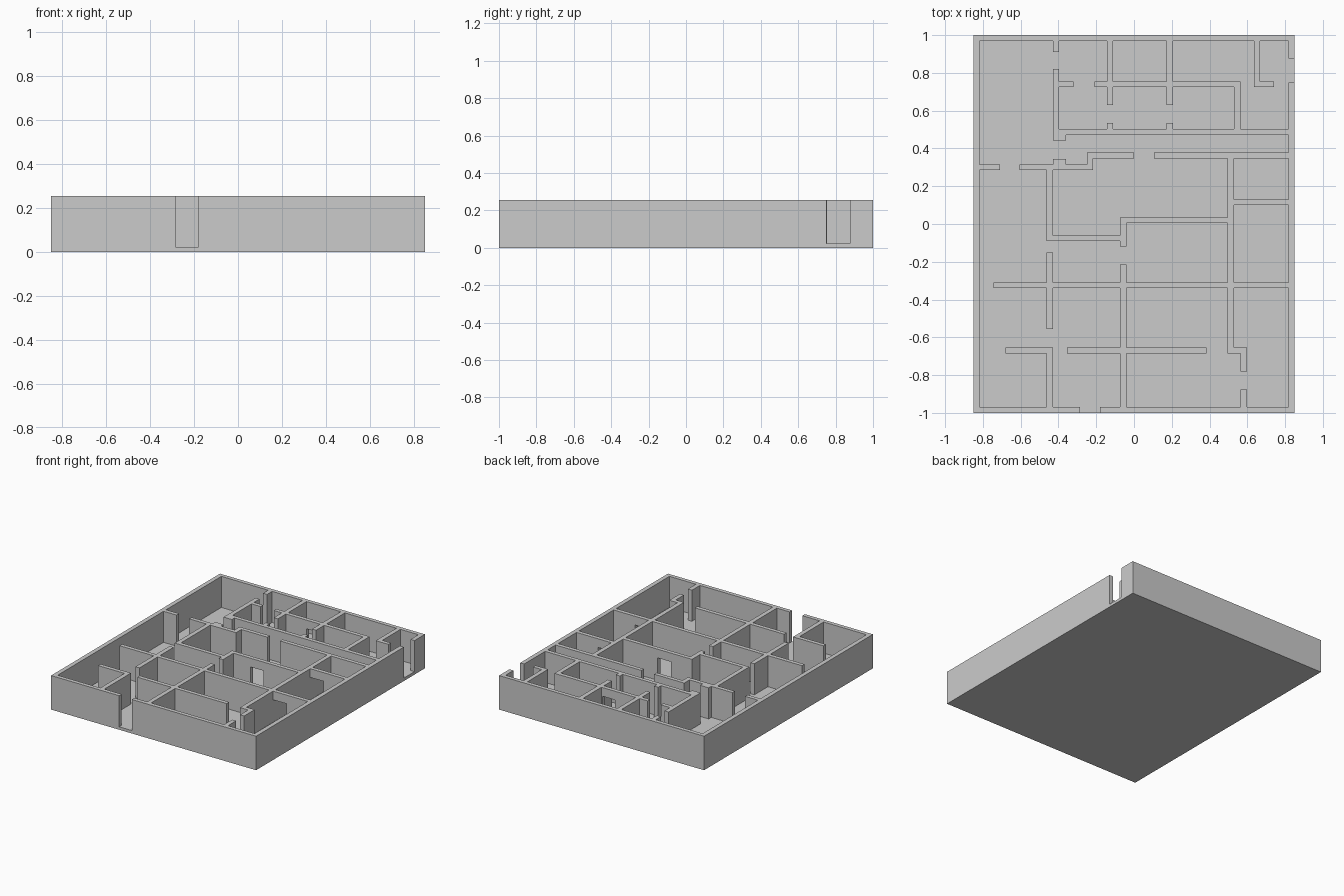
import bpy, bmesh

if "Cube" in bpy.data.objects:
    bpy.data.objects.remove(bpy.data.objects["Cube"])

FLOOR, LINTEL, TOP = 0.022, 0.19, 0.255
TH, TV = 0.015, 0.0165          # half thickness of walls along x / along y

# walls running along x: (y centre, x start, x end)
ALONG_X = [
    (0.985, -0.85, 0.85), (-0.985, -0.85, -0.285), (-0.985, -0.18, 0.85),
    (0.74, -0.43, -0.32), (0.74, -0.21, 0.563), (0.74, 0.635, 0.74),
    (0.487, -0.43, 0.85), (0.457, -0.43, -0.36),
    (0.363, -0.25, 0.0), (0.363, 0.105, 0.85), (0.33, -0.43, -0.36),
    (0.3, -0.85, -0.71), (0.3, -0.605, -0.216),
    (0.115, 0.496, 0.85), (0.02, -0.074, 0.529), (-0.075, -0.462, -0.041),
    (-0.325, -0.745, 0.85),
    (-0.67, -0.68, -0.429), (-0.67, -0.355, 0.385), (-0.67, 0.496, 0.597),
]
# walls running along y: (x centre, y start, y end)
ALONG_Y = [
    (-0.8335, -1, 1), (0.8335, -1, 0.75), (0.8335, 0.877, 1),
    (-0.4125, 0.91, 1), (-0.4125, 0.442, 0.82),
    (-0.127, 0.63, 1), (-0.127, 0.487, 0.535),
    (0.19, 0.63, 1), (0.19, 0.487, 0.535),
    (0.5465, 0.487, 0.755), (0.6515, 0.725, 1),
    (-0.2325, 0.285, 0.378),
    (-0.4455, -0.09, 0.3), (-0.4455, -0.555, -0.15), (-0.4455, -1, -0.655),
    (-0.0575, -0.12, 0.035), (-0.0575, -1, -0.215),
    (0.5125, -0.685, 0.378), (0.5805, -0.78, -0.655), (0.5805, -1, -0.875),
]
# doorways with a lintel, cut through walls running along x
DOORS = [(0.02, 0.1, 0.21), (0.115, 0.529, 0.64), (-0.325, 0.529, 0.64), (0.74, 0.06, 0.165)]


def rect_x(y, a, b):
    return tuple(round(v, 3) for v in (a, b, y - TH, y + TH))


def rect_y(x, a, b):
    return tuple(round(v, 3) for v in (x - TV, x + TV, a, b))


walls = [rect_x(*w) for w in ALONG_X] + [rect_y(*w) for w in ALONG_Y]
doors = [rect_x(*d) for d in DOORS]


def inside(rects, x, y):
    return any(a < x < b and c < y < d for a, b, c, d in rects)


def finish(name, bm):
    mesh = bpy.data.meshes.new(name)
    bm.to_mesh(mesh)
    bm.free()
    obj = bpy.data.objects.new(name, mesh)
    bpy.context.collection.objects.link(obj)
    return obj


# floor slab
bm = bmesh.new()
bmesh.ops.create_cube(bm, size=1)
for v in bm.verts:
    v.co = (v.co.x * 1.7, v.co.y * 2, (v.co.z + 0.5) * FLOOR)
finish("floor_slab", bm)

# walls: fill the plan cell by cell and keep only the outer faces
xs = sorted({v for r in walls + doors for v in r[:2]})
ys = sorted({v for r in walls + doors for v in r[2:]})
zs = [FLOOR, LINTEL, TOP]
solid = set()
for i in range(len(xs) - 1):
    for j in range(len(ys) - 1):
        x, y = (xs[i] + xs[i + 1]) / 2, (ys[j] + ys[j + 1]) / 2
        if inside(walls, x, y):
            solid.add((i, j, 1))
            if not inside(doors, x, y):
                solid.add((i, j, 0))

bm = bmesh.new()
cache = {}


def corner(key):
    if key not in cache:
        cache[key] = bm.verts.new((xs[key[0]], ys[key[1]], zs[key[2]]))
    return cache[key]


for cell in solid:
    for axis in range(3):
        for side in (0, 1):
            near = list(cell)
            near[axis] += 2 * side - 1
            if tuple(near) in solid or near[2] < 0:
                continue
            u, w = (axis + 1) % 3, (axis + 2) % 3
            loop = []
            for du, dw in ((0, 0), (1, 0), (1, 1), (0, 1)):
                k = list(cell)
                k[axis] += side
                k[u] += du
                k[w] += dw
                loop.append(corner(tuple(k)))
            bm.faces.new(loop if side else loop[::-1])

# merge the coplanar cells into clean flat faces
bmesh.ops.dissolve_limit(bm, angle_limit=0.02, verts=bm.verts[:], edges=bm.edges[:])
finish("walls", bm)
